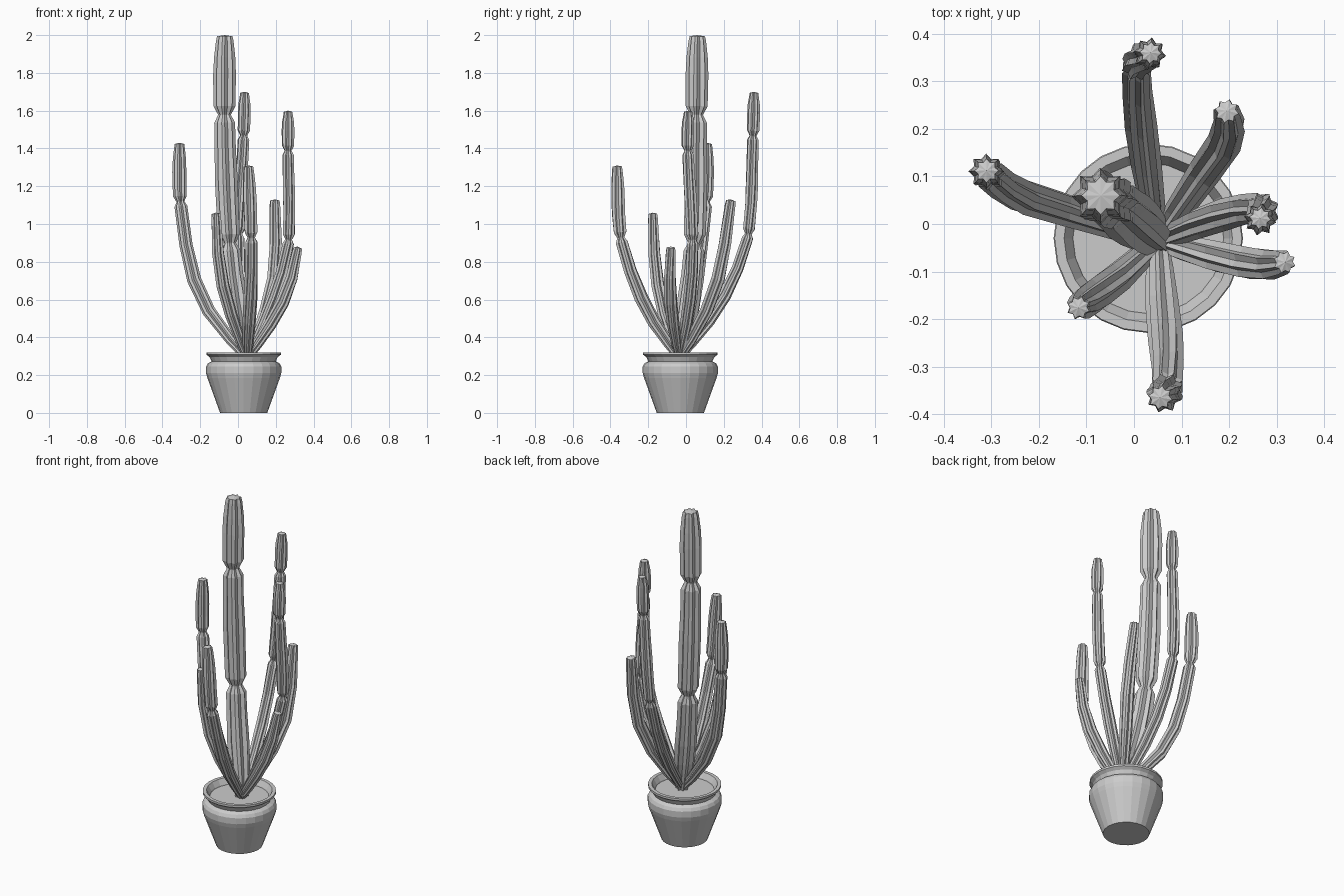
import bpy, bmesh, math
from mathutils import Vector

if "Cube" in bpy.data.objects:
    bpy.data.objects.remove(bpy.data.objects["Cube"])

CX, CY = 0.03, -0.03      # pot centre
BASE = (0.29, 0.05, -0.035)  # shared root of all stems (z, x, y)


def make_object(name, bm):
    bmesh.ops.recalc_face_normals(bm, faces=bm.faces)
    me = bpy.data.meshes.new(name)
    bm.to_mesh(me)
    bm.free()
    ob = bpy.data.objects.new(name, me)
    bpy.context.collection.objects.link(ob)
    return ob


def skin(bm, rings):
    """Join successive rings of vertices with quads."""
    for a, b in zip(rings, rings[1:]):
        n = len(a)
        for i in range(n):
            j = (i + 1) % n
            bm.faces.new((a[i], a[j], b[j], b[i]))


def lathe(name, profile, sides=24):
    bm = bmesh.new()
    rings = []
    for r, z in profile:
        rings.append([bm.verts.new((CX + r * math.cos(2 * math.pi * i / sides),
                                    CY + r * math.sin(2 * math.pi * i / sides), z))
                      for i in range(sides)])
    skin(bm, rings)
    bm.faces.new(rings[0])
    bm.faces.new(rings[-1])
    return make_object(name, bm)


def point_on(path, z):
    """Smooth x, y for a height, Hermite-interpolated through the path."""
    n = len(path)

    def slope(i, k):
        a, b = path[max(i - 1, 0)], path[min(i + 1, n - 1)]
        return (b[k] - a[k]) / (b[0] - a[0])
    i = 0
    while i < n - 2 and z > path[i + 1][0]:
        i += 1
    p, q = path[i], path[i + 1]
    h = q[0] - p[0]
    t = (z - p[0]) / h
    xy = [(2*t**3 - 3*t**2 + 1) * p[k] + (t**3 - 2*t**2 + t) * h * slope(i, k)
          + (3*t**2 - 2*t**3) * q[k] + (t**3 - t**2) * h * slope(i + 1, k) for k in (1, 2)]
    return Vector((xy[0], xy[1], z))


def stem(name, path, radius, joints=(), twist=0.0, ribs=8):
    """Ribbed stem pinched at each joint height."""
    path = [BASE] + path
    top = path[-1][0]
    breaks = [BASE[0], *joints, top]
    stations = []
    for s, (z0, z1) in enumerate(zip(breaks, breaks[1:])):
        h, pinch = z1 - z0, radius * 0.75
        last = s == len(breaks) - 2
        if s == 0:
            stations += [(z0, 0.6), (z0 + 0.12 * h, 0.8), (z0 + 0.3 * h, 0.98)]
        else:
            stations += [(z0, 0.6), (z0 + pinch, 1.0), (z0 + 0.3 * h, 1.02)]
        stations += [(z0 + 0.5 * h, 1.04), (z0 + 0.72 * h, 0.97)]
        if last:
            stations += [(z1 - 0.03, 0.8), (z1 - 0.006, 0.7)]
        else:
            stations += [(z1 - pinch, 0.95)]
            if h > 0.1:
                stations += [(z1 - 0.004, 0.6)]
    bm = bmesh.new()
    rings = []
    for z, f in stations:
        c = point_on(path, z)
        t = (point_on(path, min(z + 0.02, top)) - point_on(path, max(z - 0.02, BASE[0]))).normalized()
        u = Vector((0, 1, 0)).cross(t).normalized()
        v = t.cross(u)
        ring = []
        for i in range(2 * ribs):
            a = math.pi * i / ribs + twist * (z - BASE[0])
            r = radius * f * (1.0 if i % 2 == 0 else 0.74)
            ring.append(bm.verts.new(c + u * (r * math.cos(a)) + v * (r * math.sin(a))))
        rings.append(ring)
    skin(bm, rings)
    # fan caps
    for ring, c in ((rings[0], point_on(path, BASE[0])), (rings[-1], point_on(path, top))):
        centre = bm.verts.new(c)
        for i in range(len(ring)):
            bm.faces.new((ring[i], ring[(i + 1) % len(ring)], centre))
    return make_object(name, bm)


# Pot with flared rim, and soil
lathe("pot", [(0.125, 0), (0.192, 0.185), (0.199, 0.21), (0.199, 0.245), (0.19, 0.262),
              (0.17, 0.273), (0.18, 0.295), (0.197, 0.308), (0.197, 0.32),
              (0.177, 0.32), (0.16, 0.29), (0.155, 0.275)])
lathe("soil", [(0.156, 0.26), (0.16, 0.285)])

# Stems: path points are (z, x, y)
stem("main_stem", [(0.6, -0.01, 0.015), (0.9, -0.045, 0.045), (1.5, -0.07, 0.055),
                   (2.0, -0.07, 0.06)], 0.058, (0.9, 1.58))
stem("left_stem", [(0.5, -0.13, 0.025), (0.73, -0.24, 0.06), (1.12, -0.305, 0.105),
                   (1.43, -0.31, 0.112)], 0.036, (1.12,))
stem("back_stem", [(0.5, 0.025, 0.13), (0.7, 0.01, 0.245), (0.95, 0.005, 0.33),
                   (1.47, 0.03, 0.355), (1.7, 0.035, 0.36)], 0.033, (0.95, 1.47), 0.5)
stem("back_right_stem", [(0.5, 0.135, 0.09), (0.75, 0.195, 0.18),
                         (1.13, 0.195, 0.238)], 0.036, (), 0.7)
stem("right_stem", [(0.5, 0.145, 0.005), (0.72, 0.225, 0.03), (0.92, 0.268, 0.035),
                    (1.39, 0.265, 0.01), (1.6, 0.265, 0.012)], 0.033, (0.92, 1.39), 0.5)
stem("front_right_stem", [(0.45, 0.16, -0.065), (0.65, 0.265, -0.085),
                          (0.88, 0.318, -0.08)], 0.034, (), 0.8)
stem("front_stem", [(0.5, 0.06, -0.18), (0.7, 0.07, -0.275), (0.93, 0.07, -0.345),
                    (1.31, 0.055, -0.365)], 0.036, (0.93,), 0.6)
stem("front_left_stem", [(0.5, -0.03, -0.11), (0.75, -0.095, -0.16),
                         (1.06, -0.117, -0.176)], 0.034, (), 0.6)
